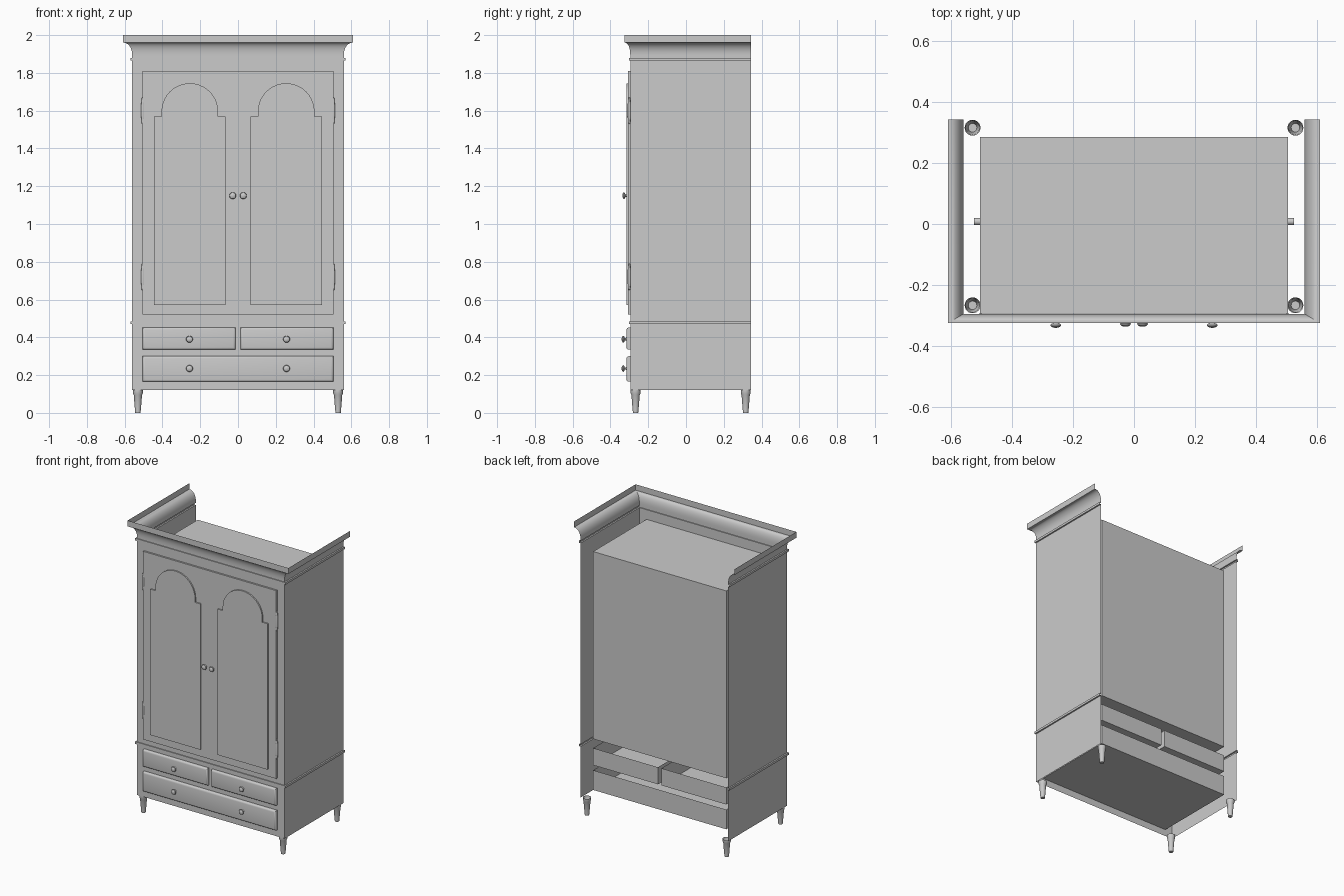
import bpy, bmesh, math
from mathutils import Matrix, Vector

cube = bpy.data.objects.get("Cube")
if cube:
    bpy.data.objects.remove(cube, do_unlink=True)

grey = bpy.data.materials.new("plain grey")
grey.use_nodes = True
grey.diffuse_color = (0.6, 0.6, 0.6, 1)
grey.node_tree.nodes["Principled BSDF"].inputs["Base Color"].default_value = grey.diffuse_color

FRONT, BACK, SIDE, INNER = -0.295, 0.343, 0.56, 0.505


def finish(name, bm, smooth=False):
    mesh = bpy.data.meshes.new(name)
    bm.to_mesh(mesh)
    bm.free()
    mesh.materials.append(grey)
    obj = bpy.data.objects.new(name, mesh)
    bpy.context.collection.objects.link(obj)
    if smooth:
        bpy.ops.object.select_all(action="DESELECT")
        bpy.context.view_layer.objects.active = obj
        obj.select_set(True)
        bpy.ops.object.shade_smooth_by_angle(angle=math.radians(35))
    return obj


def box(name, x, y, z, open_top=False, bevel=0):
    bm = bmesh.new()
    bmesh.ops.create_cube(bm, size=1)
    for v in bm.verts:
        v.co = [lo + (c + 0.5) * (hi - lo) for c, (lo, hi) in zip(v.co, (x, y, z))]
    if open_top:
        top = max(bm.faces, key=lambda f: f.calc_center_median().z)
        bmesh.ops.delete(bm, geom=[top], context="FACES_ONLY")
    if bevel:
        edges = [e for e in bm.edges if all(v.co.y < y[0] + 0.001 for v in e.verts)]
        bmesh.ops.bevel(bm, geom=edges, offset=bevel, segments=3, profile=0.5, affect="EDGES")
    return finish(name, bm, bool(bevel))


def lathe(name, profile, location, tilt=0, sides=24):
    """Spin (radius, height) points round z, then tilt about x."""
    bm = bmesh.new()
    rings = [[bm.verts.new((r * math.cos(a), r * math.sin(a), h))
              for a in (math.tau * i / sides for i in range(sides))] for r, h in profile]
    for low, high in zip(rings, rings[1:]):
        for i in range(sides):
            j = (i + 1) % sides
            bm.faces.new((low[i], low[j], high[j], high[i]))
    bmesh.ops.remove_doubles(bm, verts=bm.verts, dist=1e-6)
    bm.transform(Matrix.Translation(location) @ Matrix.Rotation(tilt, 4, "X"))
    return finish(name, bm, True)


# Open-backed shell: a moulding profile swept round both sides and the front
cove = [(0.045 * (1 - math.cos(a)), 1.895 + 0.065 * math.sin(a))
        for a in (math.pi / 2 * i / 8 for i in range(9))]
profile = [(0, 0.12), (0, 0.47), (0.01, 0.47), (0.01, 0.485), (0, 0.485),
           (0, 1.865), (0.01, 1.865), (0.01, 1.88), (0, 1.88)]
profile += cove + [(0.05, 1.96), (0.05, 2.0)]
corners = [(-SIDE, BACK, -1, 0), (-SIDE, FRONT, -1, -0.6),
           (SIDE, FRONT, 1, -0.6), (SIDE, BACK, 1, 0)]
bm = bmesh.new()
rows = [[bm.verts.new((x + o * dx, y + o * dy, z)) for x, y, dx, dy in corners]
        for o, z in profile]
for low, high in zip(rows, rows[1:]):
    for i in range(3):
        bm.faces.new((low[i], low[i + 1], high[i + 1], high[i]))
finish("shell_and_cornice", bm, True)

# Inner cupboard, hanging rail and door plate
box("inner_cupboard", (-INNER, INNER), (FRONT + 0.002, 0.285), (0.515, 1.8))
lathe("hanging_rail", [(0, -0.525), (0.012, -0.525), (0.012, 0.525), (0, 0.525)],
      (0, 0, 0)).matrix_world = Matrix.Translation((0, 0.008, 1.68)) @ Matrix.Rotation(math.pi / 2, 4, "Y")
box("door_plate", (-INNER, INNER), (FRONT - 0.012, FRONT), (0.52, 1.81))

# Raised door panels with shouldered arches
for side, label in ((1, "left"), (-1, "right")):
    outline = [(0.065, 0.57), (0.445, 0.57), (0.445, 1.57), (0.405, 1.57)]
    outline += [(0.255 + 0.15 * math.cos(a), 1.595 + 0.15 * math.sin(a))
                for a in (math.pi * i / 20 for i in range(21))]
    outline += [(0.105, 1.57), (0.065, 1.57)]
    bm = bmesh.new()
    face = bm.faces.new([bm.verts.new((side * x, FRONT - 0.012, z)) for x, z in outline])
    out = bmesh.ops.extrude_face_region(bm, geom=[face])["geom"]
    for v in out:
        if isinstance(v, bmesh.types.BMVert):
            v.co.y -= 0.009
    bmesh.ops.recalc_face_normals(bm, faces=bm.faces)
    finish(label + "_door_panel", bm)

    # Spindle hinges
    for z, where in ((1.6, "upper"), (0.72, "lower")):
        lathe(f"{label}_{where}_hinge", [(0, -0.07), (0.005, -0.068), (0.008, -0.03),
                                         (0.008, 0.03), (0.005, 0.068), (0, 0.07)],
              (side * 0.505, FRONT - 0.006, z), sides=12)

# Drawers: open trays with rounded raised fronts
for name, x, z in (("upper_left", (0.013, INNER), (0.335, 0.452)),
                   ("upper_right", (-INNER, -0.013), (0.335, 0.452)),
                   ("lower", (-INNER, INNER), (0.165, 0.3))):
    box(name + "_drawer_tray", x, (FRONT + 0.002, 0.285), z, open_top=True)
    box(name + "_drawer_front", x, (FRONT - 0.02, FRONT), z, bevel=0.012)

# Turned knobs
knob = [(0.009, 0), (0.006, 0.004), (0.006, 0.01), (0.014, 0.012), (0.018, 0.016),
        (0.016, 0.021), (0.009, 0.025), (0, 0.026)]
for x, z, name in ((0.028, 1.15, "door"), (0.257, 0.39, "upper_drawer"), (0.257, 0.235, "lower_drawer")):
    for side, label in ((1, "left"), (-1, "right")):
        y = FRONT - (0.016 if name == "door" else 0.02)
        lathe(f"{label}_{name}_knob", knob, Vector((side * x, y, z)), math.pi / 2)

# Tapered turned legs
leg = [(0, 0), (0.014, 0), (0.016, 0.02), (0.022, 0.095), (0.026, 0.103), (0.026, 0.12)]
for side, label in ((1, "left"), (-1, "right")):
    for y, where in ((-0.267, "front"), (0.316, "back")):
        lathe(f"{where}_{label}_leg", leg, (side * 0.53, y, 0))
